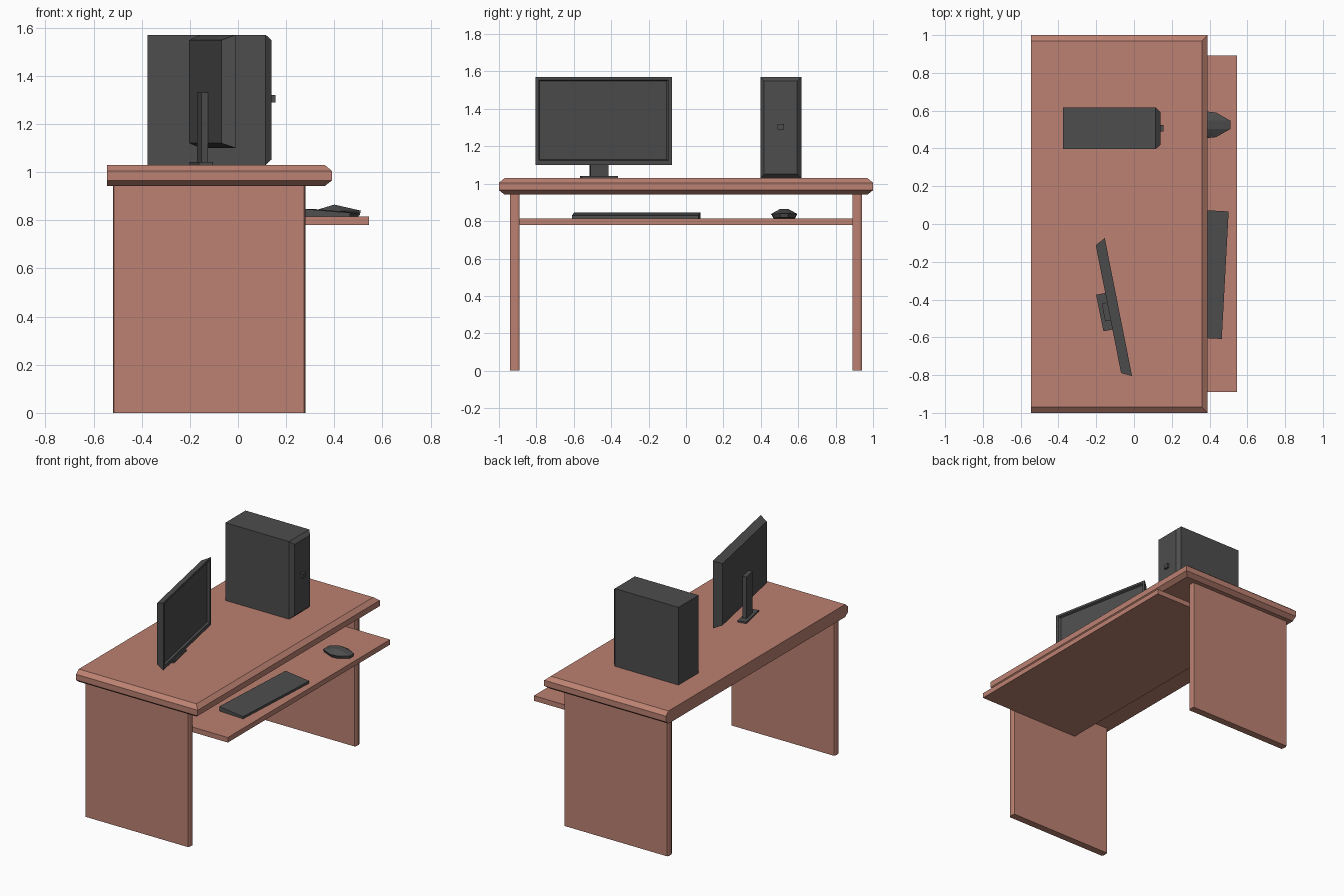
import bpy, bmesh
from math import radians

if "Cube" in bpy.data.objects:
    bpy.data.objects.remove(bpy.data.objects["Cube"])


def material(name, rgb):
    m = bpy.data.materials.new(name)
    m.diffuse_color = (*rgb, 1)
    m.use_nodes = True
    m.node_tree.nodes["Principled BSDF"].inputs["Base Color"].default_value = m.diffuse_color
    return m


WOOD = material("wood", (0.50, 0.22, 0.165))
DARK = material("dark_plastic", (0.075, 0.075, 0.075))


def finish(name, bm, mat):
    bmesh.ops.recalc_face_normals(bm, faces=bm.faces)
    me = bpy.data.meshes.new(name)
    bm.to_mesh(me)
    bm.free()
    me.materials.append(mat)
    ob = bpy.data.objects.new(name, me)
    bpy.context.collection.objects.link(ob)
    return ob


def loft(name, rings, mat):
    """Closed solid through matching rings of points."""
    bm = bmesh.new()
    vs = [[bm.verts.new(p) for p in r] for r in rings]
    n = len(rings[0])
    for a, b in zip(vs, vs[1:]):
        for i in range(n):
            j = (i + 1) % n
            bm.faces.new((a[i], a[j], b[j], b[i]))
    bm.faces.new(vs[0][::-1])
    bm.faces.new(vs[-1])
    return finish(name, bm, mat)


def rect_z(z, x0, x1, y0, y1):
    return [(x0, y0, z), (x1, y0, z), (x1, y1, z), (x0, y1, z)]


def rect_x(x, y0, y1, z0, z1):
    return [(x, y0, z0), (x, y1, z0), (x, y1, z1), (x, y0, z1)]


def box(name, x0, x1, y0, y1, z0, z1, mat):
    return loft(name, [rect_z(z, x0, x1, y0, y1) for z in (z0, z1)], mat)


# Desktop: chamfered on the user side and both ends, square at the back
loft("desktop", [rect_z(z, -0.545, 0.39 - i, -1 + i, 1 - i)
                 for z, i in ((0.942, 0.03), (0.965, 0), (1.005, 0), (1.03, 0.03))], WOOD)

# Side panels with chamfered vertical edges
for side, s in (("left", -1), ("right", 1)):
    outline = [(-0.514, 0.89), (0.274, 0.89), (0.28, 0.902), (0.28, 0.928),
               (0.274, 0.94), (-0.514, 0.94), (-0.52, 0.928), (-0.52, 0.902)]
    loft(side + "_side_panel", [[(x, s * y, z) for x, y in outline] for z in (0, 0.943)], WOOD)

# Sliding keyboard tray
box("keyboard_tray", -0.24, 0.545, -0.89, 0.892, 0.78, 0.815, WOOD)

# Computer case with bevelled front panel and button
loft("computer_case", [rect_x(-0.375, 0.397, 0.618, 1.03, 1.57),
                       rect_x(0.115, 0.397, 0.618, 1.03, 1.57),
                       rect_x(0.14, 0.418, 0.593, 1.053, 1.548)], DARK)
box("power_button", 0.139, 0.155, 0.49, 0.525, 1.29, 1.32, DARK)

# Monitor: tapered back, recessed screen (local x faces the user)
monitor = loft("monitor", [rect_x(x, -0.372 + i, 0.372 - i, 1.10 + k, 1.57 - i * 0.8)
                           for x, i, k in ((-0.054, 0.027, 0.02), (0, 0, 0),
                                           (0, 0.018, 0.025), (-0.015, 0.026, 0.03))], DARK)
neck = box("monitor_neck", -0.083, -0.054, -0.06, 0.036, 1.035, 1.33, DARK)
base = box("monitor_base", -0.103, -0.044, -0.11, 0.087, 1.03, 1.041, DARK)
for ob in (monitor, neck, base):
    ob.location = (-0.0825, -0.44, 0)
    ob.rotation_euler.z = radians(11.2)

# Keyboard: shallow wedge, turned slightly
wedge = [(-0.095, 0.815), (0.095, 0.815), (0.095, 0.831), (-0.095, 0.847)]
keyboard = loft("keyboard", [[(x, y, z) for x, z in wedge] for y in (-0.338, 0.338)], DARK)
keyboard.location = (0.388, -0.266, 0)
keyboard.rotation_euler.z = radians(-3.1)

# Mouse: faceted hull from mirrored half-section points (x, half width, z)
bm = bmesh.new()
for x, w, z in ((0.315, 0.03, 0.82), (0.39, 0.058, 0.815), (0.435, 0.055, 0.815), (0.505, 0.02, 0.82),
                (0.31, 0.035, 0.838), (0.39, 0.07, 0.838), (0.435, 0.065, 0.838), (0.51, 0.022, 0.84),
                (0.40, 0.022, 0.865)):
    for s in (-1, 1):
        bm.verts.new((x, 0.525 + s * w, z))
bmesh.ops.convex_hull(bm, input=bm.verts)
bmesh.ops.dissolve_limit(bm, angle_limit=radians(2), verts=bm.verts, edges=bm.edges)
finish("mouse", bm, DARK)
